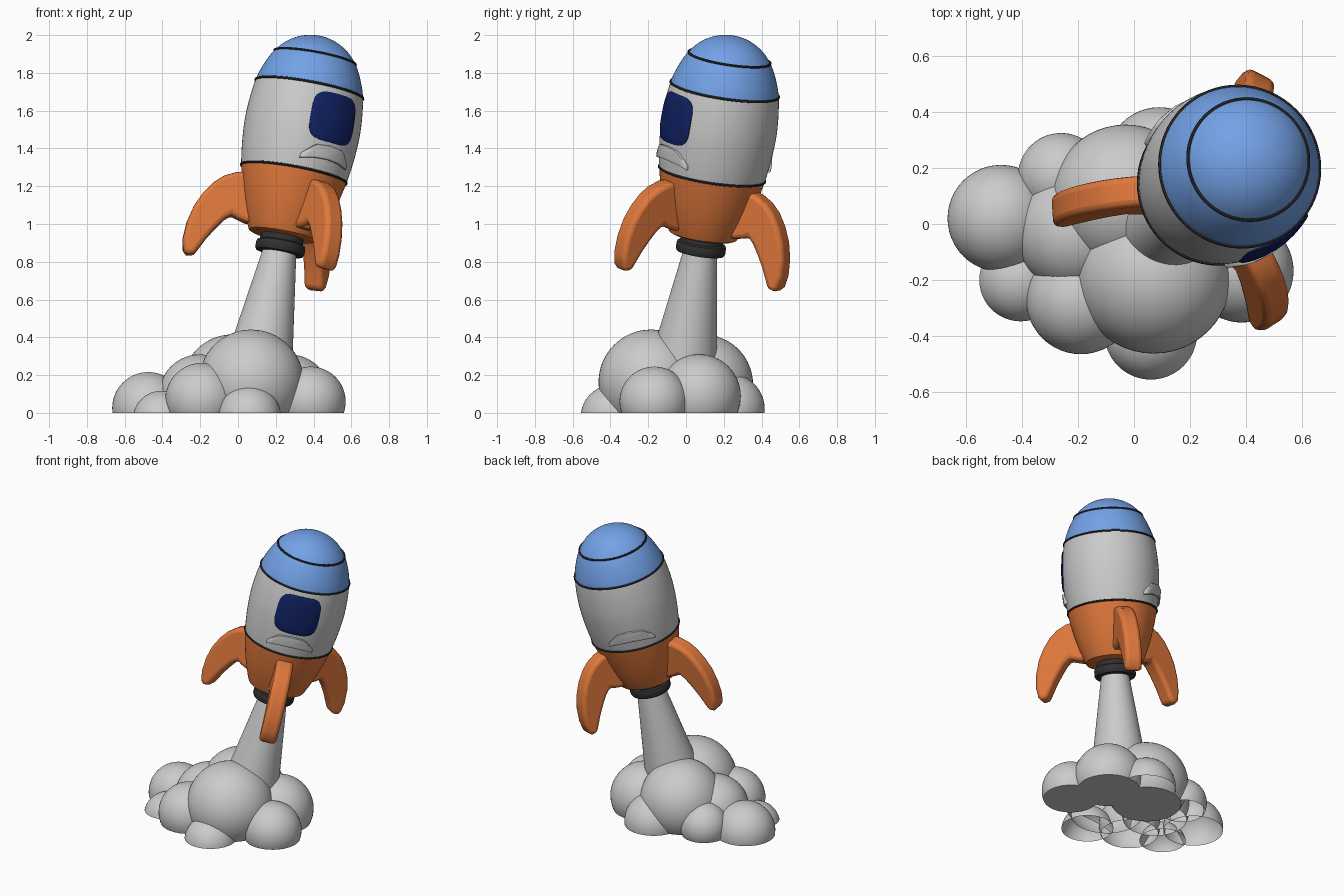
import bpy, bmesh
from math import sin, cos, pi, radians, sqrt, copysign
from mathutils import Matrix, Vector

if "Cube" in bpy.data.objects:
    bpy.data.objects.remove(bpy.data.objects["Cube"])

# Tilted rocket frame: Z along the rocket, X toward the window side
axis = Vector((0.183, 0.15, 1)).normalized()
side = Vector((cos(radians(-57)), sin(radians(-57)), 0))
side = (side - axis * side.dot(axis)).normalized()
ROCKET = Matrix((side, axis.cross(side), axis)).transposed().to_4x4()
ROCKET.translation = (0.225, 0.08, 0.88)


def material(name, rgb):
    m = bpy.data.materials.new(name)
    m.diffuse_color = (*rgb, 1)
    m.use_nodes = True
    m.node_tree.nodes["Principled BSDF"].inputs["Base Color"].default_value = m.diffuse_color
    return m


ORANGE = material("orange", (0.75, 0.19, 0.045))
BLUE = material("blue", (0.17, 0.36, 0.8))
NAVY = material("navy", (0.005, 0.015, 0.12))
BLACK = material("black", (0.03, 0.03, 0.03))


def finish(name, bm, mat=None, matrix=ROCKET, angle=35):
    bmesh.ops.recalc_face_normals(bm, faces=bm.faces)
    me = bpy.data.meshes.new(name)
    bm.to_mesh(me)
    bm.free()
    ob = bpy.data.objects.new(name, me)
    bpy.context.collection.objects.link(ob)
    ob.matrix_world = matrix
    if mat:
        me.materials.append(mat)
    bpy.ops.object.select_all(action='DESELECT')
    ob.select_set(True)
    bpy.context.view_layer.objects.active = ob
    bpy.ops.object.shade_smooth_by_angle(angle=radians(angle))
    return ob


def revolve(name, profile, mat=None, closed=False):
    bm = bmesh.new()
    vs = [bm.verts.new((r, 0, s)) for r, s in profile]
    es = [bm.edges.new(p) for p in zip(vs, vs[1:])]
    if closed:
        es.append(bm.edges.new((vs[-1], vs[0])))
    bmesh.ops.spin(bm, geom=vs + es, cent=(0, 0, 0), axis=(0, 0, 1),
                   angle=2 * pi, steps=64, use_merge=True)
    bmesh.ops.remove_doubles(bm, verts=bm.verts, dist=1e-5)
    return finish(name, bm, mat)


# Hull radius by height, smoothly interpolated
KEYS = [(-0.05, 0.13), (0.08, 0.19), (0.22, 0.24), (0.396, 0.283), (0.55, 0.303),
        (0.69, 0.307), (0.856, 0.289), (0.95, 0.259), (1.028, 0.218), (1.09, 0.16)]


def hull(s):
    i = max(j for j in range(1, len(KEYS) - 2) if KEYS[j][0] <= s + 1e-6)
    (s0, a), (s1, b), (s2, c), (s3, d) = KEYS[i - 1:i + 3]
    h = s2 - s1
    t = (s - s1) / h
    m1, m2 = (c - a) / (s2 - s0) * h, (d - b) / (s3 - s1) * h
    return ((2 * t**3 - 3 * t**2 + 1) * b + (t**3 - 2 * t**2 + t) * m1
            + (3 * t**2 - 2 * t**3) * c + (t**3 - t**2) * m2)


def section(lo, hi, n):
    return [(hull(s), s) for s in (lo + (hi - lo) * i / n for i in range(n + 1))]


# Hull sections and nose cap
revolve("lower_hull", [(0, 0.055), (0.165, 0.055), (0.182, 0.063)] + section(0.08, 0.396, 10), ORANGE)
revolve("middle_hull", section(0.396, 0.856, 16), None)
revolve("nose_band", section(0.856, 1.0275, 8), BLUE)
a0 = 0.984
revolve("nose_cap", [(0.2616 * sin(a0 * (1 - i / 12)), 0.8835 + 0.2616 * cos(a0 * (1 - i / 12)))
                     for i in range(13)], BLUE)

# Black seam rings
for name, s, r in (("lower_seam", 0.396, 0.283), ("upper_seam", 0.856, 0.289), ("nose_seam", 1.028, 0.218)):
    revolve(name, [(r + 0.007 * cos(k * pi / 4), s + 0.007 * sin(k * pi / 4)) for k in range(8)],
            BLACK, closed=True)

# Nozzle and exhaust plume
revolve("nozzle", [(0, 0.07), (0.112, 0.07), (0.116, 0.025), (0.128, 0.018), (0.132, 0.008),
                   (0.132, -0.022), (0.126, -0.034), (0.09, -0.036), (0, -0.03)], BLACK)
revolve("exhaust_plume", [(0.09, -0.03), (0.187, -0.70)])

# Three curved fins
FIN = [(0.15, 0.33), (0.25, 0.355), (0.30, 0.345), (0.36, 0.315), (0.41, 0.27), (0.455, 0.205),
       (0.49, 0.13), (0.512, 0.04), (0.517, -0.05), (0.505, -0.115), (0.485, -0.135),
       (0.445, -0.133), (0.425, -0.09), (0.395, -0.03), (0.355, 0.035), (0.32, 0.085),
       (0.285, 0.118), (0.265, 0.105), (0.21, 0.09), (0.15, 0.09)]
for i in range(3):
    bm = bmesh.new()
    f = bm.faces.new([bm.verts.new((r, -0.055, s)) for r, s in FIN])
    ext = bmesh.ops.extrude_face_region(bm, geom=[f])
    bmesh.ops.translate(bm, vec=(0, 0.11, 0), verts=[v for v in ext["geom"] if isinstance(v, bmesh.types.BMVert)])
    fin = finish(f"fin_{i + 1}", bm, ORANGE, ROCKET @ Matrix.Rotation(i * 2 * pi / 3, 4, 'Z'), 40)
    bev = fin.modifiers.new("rounded_edges", 'BEVEL')
    bev.width, bev.segments, bev.limit_method, bev.angle_limit = 0.03, 3, 'ANGLE', radians(60)


def patch(name, outline, s_mid, lift, turn=0, mat=None):
    """Raised panel that follows the hull, built from concentric outlines."""
    bm = bmesh.new()
    rings = []
    for t, off in ((0.02, lift), (0.25, lift), (0.5, lift), (0.75, lift), (0.96, lift), (1, lift * 0.6), (1, -0.012)):
        ring = []
        for u, v in outline:
            s = s_mid + v * t
            r, ang = hull(s) + off, u * t / 0.305
            ring.append(bm.verts.new((r * cos(ang), r * sin(ang), s)))
        rings.append(ring)
    n = len(outline)
    bm.faces.new(rings[0])
    for p, q in zip(rings, rings[1:]):
        for k in range(n):
            bm.faces.new((p[k], p[(k + 1) % n], q[(k + 1) % n], q[k]))
    finish(name, bm, mat, ROCKET @ Matrix.Rotation(turn, 4, 'Z'), 50)


# Rounded-square window
def sq(x):
    return copysign(sqrt(abs(x)), x)


patch("window", [(0.142 * sq(cos(k * pi / 24)), 0.132 * sq(sin(k * pi / 24))) for k in range(48)],
      0.69, 0.007, 0, NAVY)

# Low raised hoods, front and back
HOOD = [(-0.16, -0.045), (-0.08, -0.03), (0, -0.025), (0.08, -0.03), (0.16, -0.045), (0.155, -0.02),
        (0.10, 0.03), (0.08, 0.042), (0, 0.05), (-0.08, 0.042), (-0.10, 0.03), (-0.155, -0.02)]
patch("front_hood", HOOD, 0.49, 0.014)
patch("back_hood", HOOD, 0.49, 0.014, pi)

# Smoke puffs cut off at the ground: x, y, z, radius, closed underneath
PUFFS = [(0.07, -0.185, 0.163, 0.278, 0), (-0.475, 0.02, 0.025, 0.191, 0), (-0.26, 0.17, 0.06, 0.155, 0),
         (-0.2, -0.03, 0.09, 0.22, 0), (-0.03, 0.09, 0.15, 0.265, 1), (0.09, 0.23, 0.02, 0.187, 0),
         (-0.19, -0.27, 0.07, 0.195, 0), (-0.405, -0.2, -0.035, 0.152, 0), (0.06, -0.39, -0.02, 0.167, 0),
         (0.385, -0.167, 0.06, 0.185, 1), (0.27, 0.07, 0.09, 0.22, 1)]
for i, (x, y, z, r, capped) in enumerate(PUFFS):
    bm = bmesh.new()
    bmesh.ops.create_uvsphere(bm, u_segments=48, v_segments=32, radius=r)
    bmesh.ops.translate(bm, vec=(x, y, z), verts=bm.verts)
    bmesh.ops.bisect_plane(bm, geom=bm.verts[:] + bm.edges[:] + bm.faces[:], plane_co=(0, 0, 0),
                           plane_no=(0, 0, 1), clear_inner=True)
    if capped:
        bmesh.ops.holes_fill(bm, edges=[e for e in bm.edges if e.is_boundary], sides=0)
    finish(f"smoke_puff_{i + 1}", bm, None, Matrix.Identity(4))
